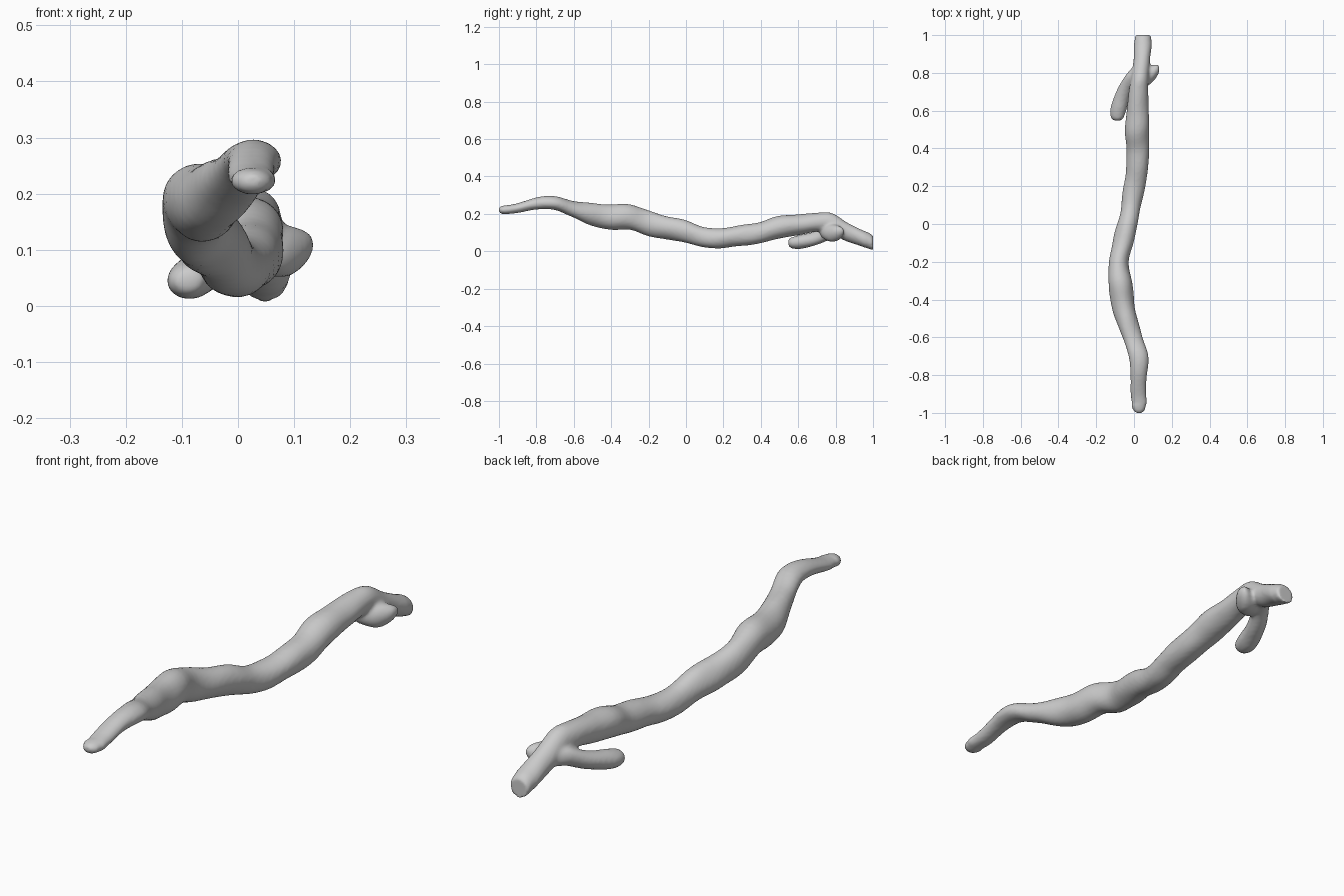
import bpy, bmesh, math
from mathutils import Vector, noise


def catmull(a, b, c, d, t):
    return 0.5 * (2 * b + (c - a) * t + (2 * a - 5 * b + 4 * c - d) * t * t
                  + (3 * b - a - 3 * c + d) * t ** 3)


def loft(bm, keys, axis, steps=4, sides=28):
    """Skin elliptical sections (x, y, z, half width, half height)."""
    rows = []
    for i in range(len(keys) - 1):
        q = [keys[max(0, min(len(keys) - 1, i + k))] for k in (-1, 0, 1, 2)]
        for s in range(steps):
            rows.append([catmull(*v, s / steps) for v in zip(*q)])
    rows.append(list(keys[-1]))
    rings = []
    for x, y, z, w, h in rows:
        ring = []
        for k in range(sides):
            a = 2 * math.pi * k / sides
            p = Vector((x, y, z)) + axis * (w * math.cos(a)) + Vector((0, 0, h * math.sin(a)))
            ring.append(bm.verts.new(p))
        rings.append(ring)
    for r, n in zip(rings, rings[1:]):
        for k in range(sides):
            j = (k + 1) % sides
            bm.faces.new((r[k], r[j], n[j], n[k]))
    bm.faces.new(rings[0])
    bm.faces.new(rings[-1])


# Main stem, side shoot and broken stub
stem = [
    (.025, -1.0, .222, .016, .012), (.026, -.985, .221, .031, .021),
    (.024, -.95, .224, .041, .025), (.020, -.9, .231, .042, .027),
    (.022, -.8, .255, .044, .032), (.024, -.7, .256, .053, .036),
    (-.006, -.6, .224, .053, .044), (-.042, -.5, .196, .060, .060),
    (-.062, -.4, .184, .064, .068), (-.073, -.3, .182, .063, .068),
    (-.080, -.2, .147, .052, .066), (-.060, -.1, .125, .056, .060),
    (-.035, 0, .105, .055, .060), (-.014, .1, .076, .052, .056),
    (.002, .2, .073, .057, .053), (.018, .3, .086, .059, .056),
    (.020, .4, .101, .061, .058), (.018, .5, .128, .063, .063),
    (.018, .6, .141, .058, .056), (.022, .7, .153, .053, .052),
    (.032, .78, .147, .046, .055), (.040, .86, .105, .043, .049),
    (.045, .93, .076, .047, .043), (.048, .98, .055, .044, .043),
    (.048, 1.0, .045, .040, .038)]
shoot = [
    (-.088, .545, .045, .018, .016), (-.088, .56, .045, .034, .029),
    (-.084, .60, .047, .043, .037), (-.069, .66, .060, .043, .038),
    (-.036, .73, .085, .044, .038), (.005, .79, .112, .044, .040),
    (.035, .84, .110, .030, .035)]
stub = [
    (.020, .76, .110, .055, .050), (.060, .775, .100, .054, .050),
    (.090, .79, .098, .047, .046), (.115, .81, .104, .036, .034),
    (.130, .82, .110, .024, .020), (.136, .822, .111, .011, .009)]

bm = bmesh.new()
loft(bm, stem, Vector((1, 0, 0)))
loft(bm, shoot, Vector((1, 0, 0)))
loft(bm, stub, Vector((0, 1, 0)))
bmesh.ops.recalc_face_normals(bm, faces=bm.faces)

# Gentle lumps in the bark
bm.normal_update()
for v in bm.verts:
    if abs(v.co.y) < .96:
        n = v.normal.copy()
        v.co += n * .007 * noise.noise(Vector((v.co.x * 11, v.co.y * 8, v.co.z * 11)))

mesh = bpy.data.meshes.new("branch")
bm.to_mesh(mesh)
bm.free()
branch = bpy.data.objects.new("branch", mesh)
bpy.context.collection.objects.link(branch)

# Fuse the limbs into one smooth skin
fuse = branch.modifiers.new("fuse", 'REMESH')
fuse.mode = 'VOXEL'
fuse.voxel_size = .008
fuse.use_smooth_shade = True
soften = branch.modifiers.new("soften", 'SMOOTH')
soften.factor = .5
soften.iterations = 4
